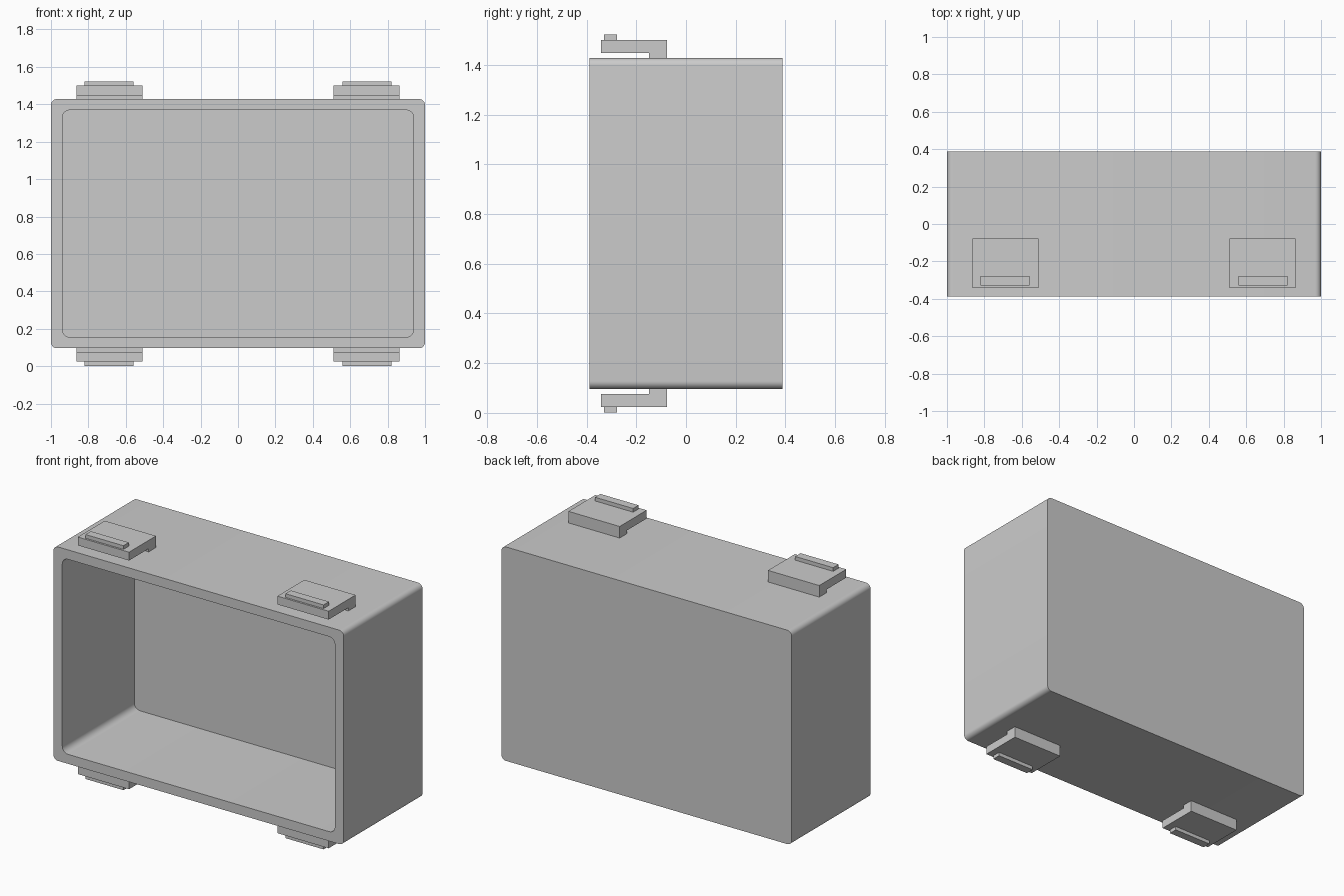
import bpy, bmesh, math

if "Cube" in bpy.data.objects:
    bpy.data.objects.remove(bpy.data.objects["Cube"])

MID_Z = 0.762            # the model is symmetric above and below this height
HALF_H = 0.666           # half height of the case
FRONT, BACK = -0.388, 0.388


def finish(bm, name):
    bmesh.ops.recalc_face_normals(bm, faces=bm.faces)
    mesh = bpy.data.meshes.new(name)
    bm.to_mesh(mesh)
    bm.free()
    obj = bpy.data.objects.new(name, mesh)
    bpy.context.collection.objects.link(obj)
    return obj


def rounded_loop(bm, hx, hz, r, y, seg=8):
    """Rounded rectangle of vertices in an x-z plane."""
    verts = []
    for i, (sx, sz) in enumerate([(1, 1), (-1, 1), (-1, -1), (1, -1)]):
        for k in range(seg + 1):
            a = math.pi / 2 * (i + k / seg)
            verts.append(bm.verts.new((sx * (hx - r) + r * math.cos(a), y,
                                       MID_Z + sz * (hz - r) + r * math.sin(a))))
    return verts


def bridge(bm, a, b):
    n = len(a)
    for i in range(n):
        j = (i + 1) % n
        bm.faces.new((a[i], a[j], b[j], b[i]))


# Open-fronted case: outer shell, front rim, cavity walls and floor
bm = bmesh.new()
loops = [rounded_loop(bm, 1.0, HALF_H, 0.032, BACK),
         rounded_loop(bm, 1.0, HALF_H, 0.032, FRONT),
         rounded_loop(bm, 0.939, HALF_H - 0.059, 0.04, FRONT),
         rounded_loop(bm, 0.939, HALF_H - 0.059, 0.04, BACK - 0.067)]
for a, b in zip(loops, loops[1:]):
    bridge(bm, a, b)
bm.faces.new(loops[0])
bm.faces.new(loops[-1])
case = finish(bm, "case")
bpy.context.view_layer.objects.active = case
case.select_set(True)
bpy.ops.object.shade_smooth_by_angle(angle=math.radians(30))


def extrude_profile(name, profile, x0, x1, sx, sz):
    """Extrude a (y, height above the middle) profile along x."""
    bm = bmesh.new()
    a, b = [[bm.verts.new((sx * x, y, MID_Z + sz * h)) for y, h in profile]
            for x in (x0, x1)]
    bridge(bm, a, b)
    bm.faces.new(a)
    bm.faces.new(b)
    return finish(bm, name)


# Hooked clips with a raised grip ridge, on top and bottom
hook = [(-0.077, HALF_H), (-0.077, 0.738), (-0.342, 0.738),
        (-0.342, 0.686), (-0.149, 0.686), (-0.149, HALF_H)]
ridge = [(-0.330, 0.738), (-0.277, 0.738), (-0.277, 0.761), (-0.330, 0.761)]
for sz, level in ((1, "top"), (-1, "bottom")):
    for sx, side in ((1, "right"), (-1, "left")):
        extrude_profile(f"{level}_{side}_clip", hook, 0.511, 0.864, sx, sz)
        extrude_profile(f"{level}_{side}_clip_ridge", ridge, 0.558, 0.820, sx, sz)
